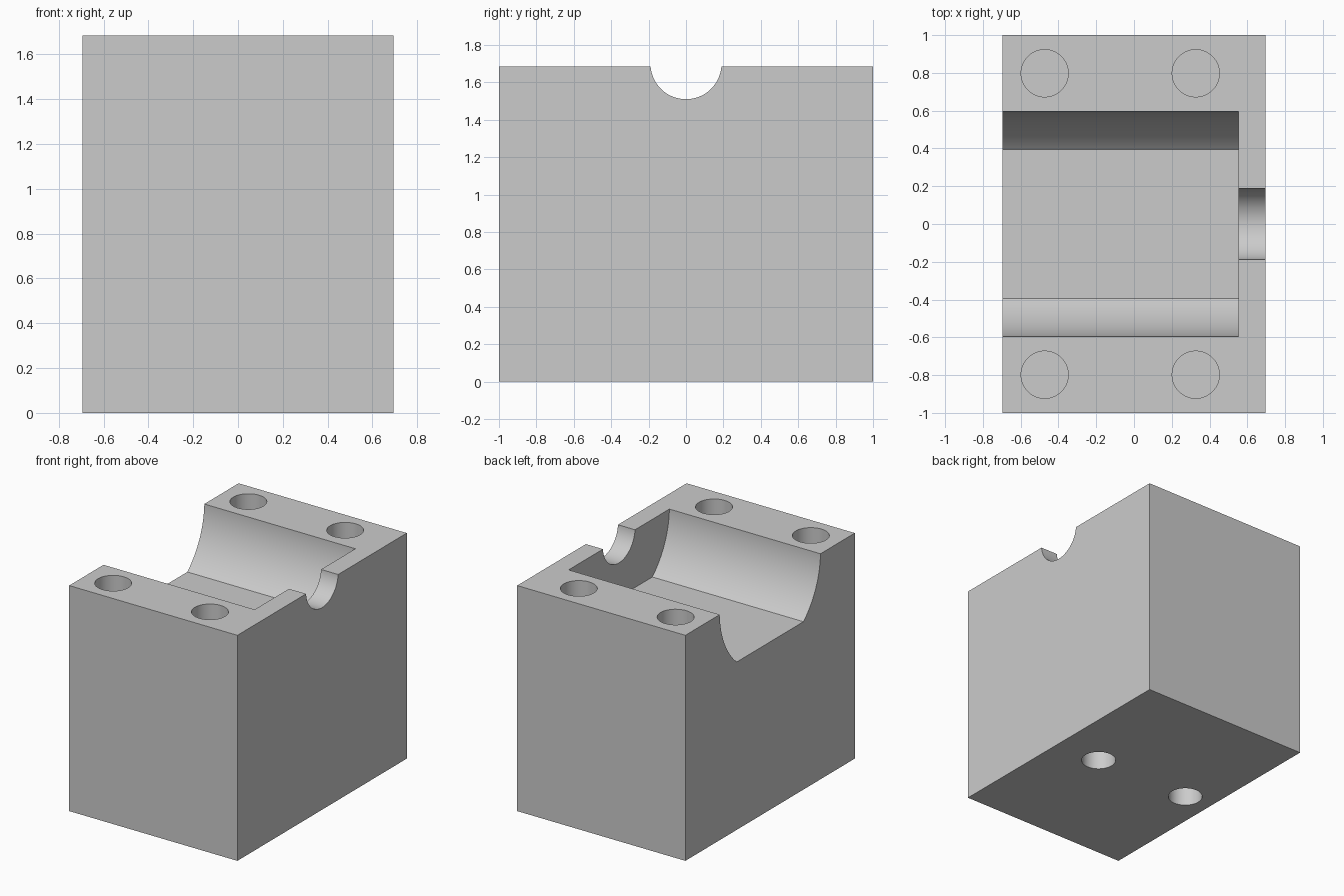
import bpy, bmesh, math

if "Cube" in bpy.data.objects:
    bpy.data.objects.remove(bpy.data.objects["Cube"])

HX, HY, TOP = 0.695, 1.0, 1.685      # block half sizes and height
AXIS_Z = 1.70                        # axis shared by the channel and the shaft notch
X_END = 0.554                        # closed end of the channel


def add_object(name, bm):
    bmesh.ops.recalc_face_normals(bm, faces=bm.faces)
    mesh = bpy.data.meshes.new(name)
    bm.to_mesh(mesh)
    bm.free()
    obj = bpy.data.objects.new(name, mesh)
    bpy.context.collection.objects.link(obj)
    return obj


def prism(name, profile, start, vec):
    """Extrude a list of 2D points, placed by start(u, v), along vec."""
    bm = bmesh.new()
    face = bm.faces.new([bm.verts.new(start(u, v)) for u, v in profile])
    new = bmesh.ops.extrude_face_region(bm, geom=[face])["geom"]
    bmesh.ops.translate(bm, vec=vec, verts=[g for g in new if isinstance(g, bmesh.types.BMVert)])
    return add_object(name, bm)


def circle(cu, cv, r, n=64):
    return [(cu + r * math.cos(2 * math.pi * i / n), cv + r * math.sin(2 * math.pi * i / n))
            for i in range(n)]


# Solid block
block = prism("bearing_block", [(-HX, -HY), (HX, -HY), (HX, HY), (-HX, HY)],
              lambda u, v: (u, v, 0), (0, 0, TOP))

# Channel: round walls with a flat floor, open at the left end
R, FLOOR_Y = 0.595, 0.394
a0 = math.acos(FLOOR_Y / R)
wall = [(R * math.cos(a0 * i / 24), AXIS_Z - R * math.sin(a0 * i / 24)) for i in range(25)]
wall = [(R, AXIS_Z + 0.2)] + wall
profile = wall + [(-y, z) for y, z in reversed(wall)]
cutters = [prism("channel_cutter", profile, lambda u, v: (-1.0, u, v), (X_END + 1.0, 0, 0))]

# Shaft notch through the right end wall
cutters.append(prism("notch_cutter", circle(0, AXIS_Z, 0.19),
                     lambda u, v: (0.4, u, v), (0.6, 0, 0)))

# Blind bolt holes: four from the top, two from the bottom
for x in (-0.473, 0.327):
    for y in (-0.798, 0.798):
        cutters.append(prism("top_hole_cutter", circle(x, y, 0.125),
                             lambda u, v: (u, v, TOP + 0.1), (0, 0, -0.9)))
    cutters.append(prism("bottom_hole_cutter", circle(x, 0, 0.12),
                         lambda u, v: (u, v, -0.1), (0, 0, 0.9)))

bpy.context.view_layer.objects.active = block
block.select_set(True)
for cutter in cutters:
    cutter.hide_render = True
    mod = block.modifiers.new("cut", "BOOLEAN")
    mod.operation, mod.solver, mod.object = "DIFFERENCE", "EXACT", cutter
    bpy.ops.object.modifier_apply(modifier=mod.name)
    bpy.data.objects.remove(cutter)

# Plain grey material and smooth round walls
grey = bpy.data.materials.new("light_grey")
grey.diffuse_color = (0.6, 0.6, 0.6, 1)
grey.use_nodes = True
grey.node_tree.nodes["Principled BSDF"].inputs["Base Color"].default_value = grey.diffuse_color
block.data.materials.clear()
block.data.materials.append(grey)
bpy.ops.object.shade_smooth_by_angle(angle=math.radians(25))
